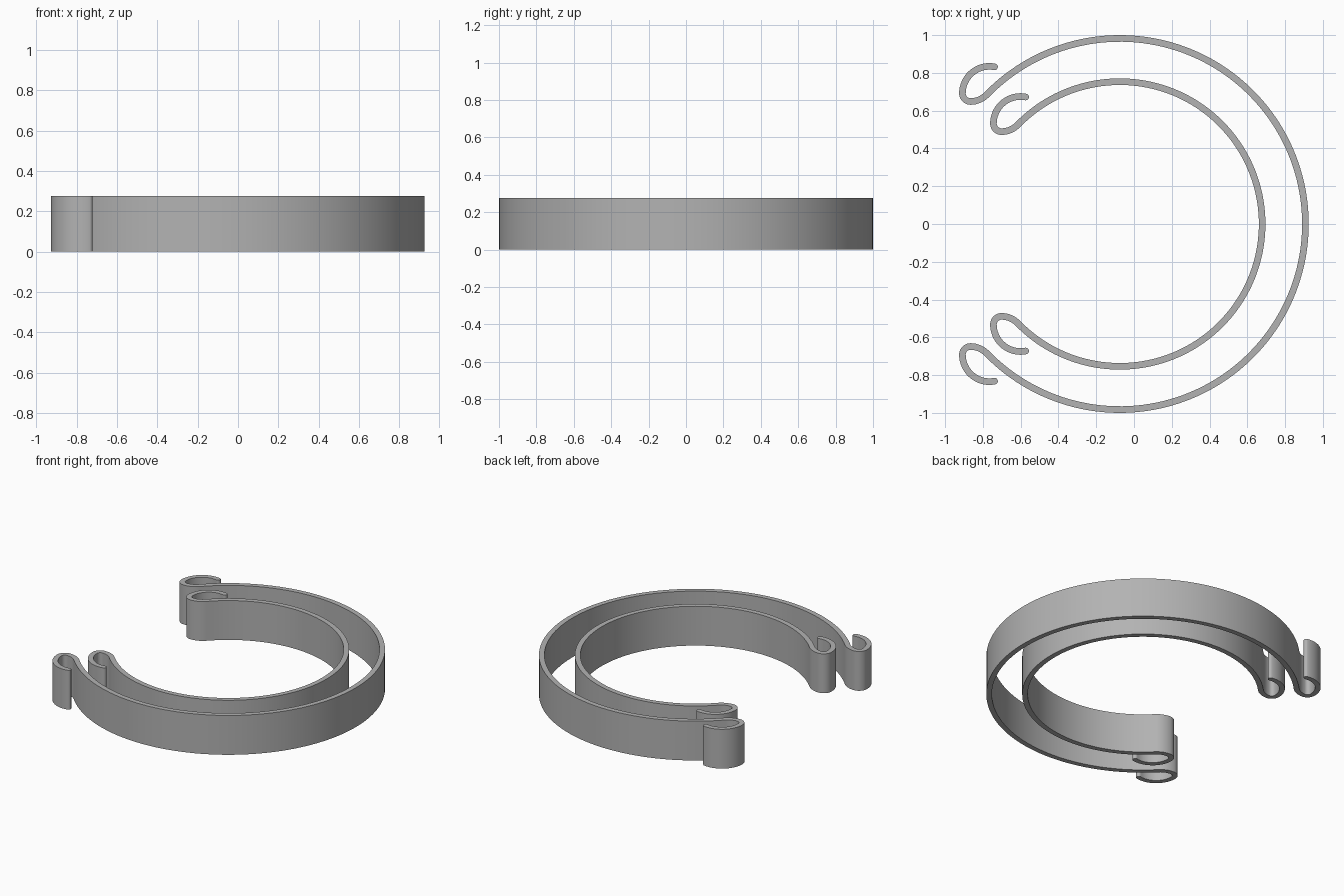
import bpy
import bmesh
from math import radians, degrees, sin, cos, pi, ceil
from mathutils import Vector

HEIGHT = 0.277
HALF = 0.0175            # half the strip thickness
CENTRE = Vector((-0.075, 0))
END_ANGLE = 135.8        # where the ring turns into its hook
# flare, tight bend and open curl of each hook: radius, sweep in degrees
HOOK = ((0.12, 45.8), (0.043, 90), (0.143, 101))

old = bpy.data.objects.get("Cube")
if old:
    bpy.data.objects.remove(old, do_unlink=True)

grey = bpy.data.materials.new("plain grey")
grey.use_nodes = True
grey.diffuse_color = (0.45, 0.45, 0.45, 1)
grey.node_tree.nodes["Principled BSDF"].inputs["Base Color"].default_value = grey.diffuse_color


def direction(a):
    return Vector((cos(a), sin(a)))


def half_path(radius):
    """Sections (point, normal, half width) from the ring's +x point to the hook tip."""
    path = []
    steps = 64
    for i in range(steps + 1):
        n = direction(radians(END_ANGLE) * i / steps)
        path.append((CENTRE + n * radius, n, HALF))
    # clockwise arcs, each tangent to the one before
    angle = radians(END_ANGLE) + pi
    for r, sweep in HOOK:
        middle = path[-1][0] - direction(angle) * r
        steps = ceil(sweep / 6)
        for i in range(1, steps + 1):
            n = direction(angle - radians(sweep) * i / steps)
            path.append((middle + n * r, -n, HALF))
        angle -= radians(sweep)
    # rounded tip
    point, n, _ = path[-1]
    forward = direction(angle - pi / 2)
    for a in (20, 40, 60, 75, 87):
        t = radians(a)
        path.append((point + forward * HALF * sin(t), n, HALF * cos(t)))
    return path


def make_band(name, radius):
    half = half_path(radius)
    flip = Vector((1, -1))
    mirrored = [(p * flip, n * flip, w) for p, n, w in reversed(half[1:])]
    bm = bmesh.new()
    rows = []
    for p, n, w in mirrored + half:
        a, b = p + n * w, p - n * w
        rows.append([bm.verts.new((q.x, q.y, z)) for q, z in
                     ((a, 0), (a, HEIGHT), (b, HEIGHT), (b, 0))])
    for r, s in zip(rows, rows[1:]):
        for k in range(4):
            m = (k + 1) % 4
            bm.faces.new((r[k], r[m], s[m], s[k]))
    bm.faces.new(rows[0])
    bm.faces.new(rows[-1])
    bmesh.ops.recalc_face_normals(bm, faces=bm.faces)
    mesh = bpy.data.meshes.new(name)
    bm.to_mesh(mesh)
    bm.free()
    mesh.materials.append(grey)
    obj = bpy.data.objects.new(name, mesh)
    bpy.context.collection.objects.link(obj)
    bpy.ops.object.select_all(action='DESELECT')
    obj.select_set(True)
    bpy.context.view_layer.objects.active = obj
    bpy.ops.object.shade_smooth_by_angle(angle=radians(35))


make_band("outer_band", 0.9825)
make_band("inner_band", 0.7535)
